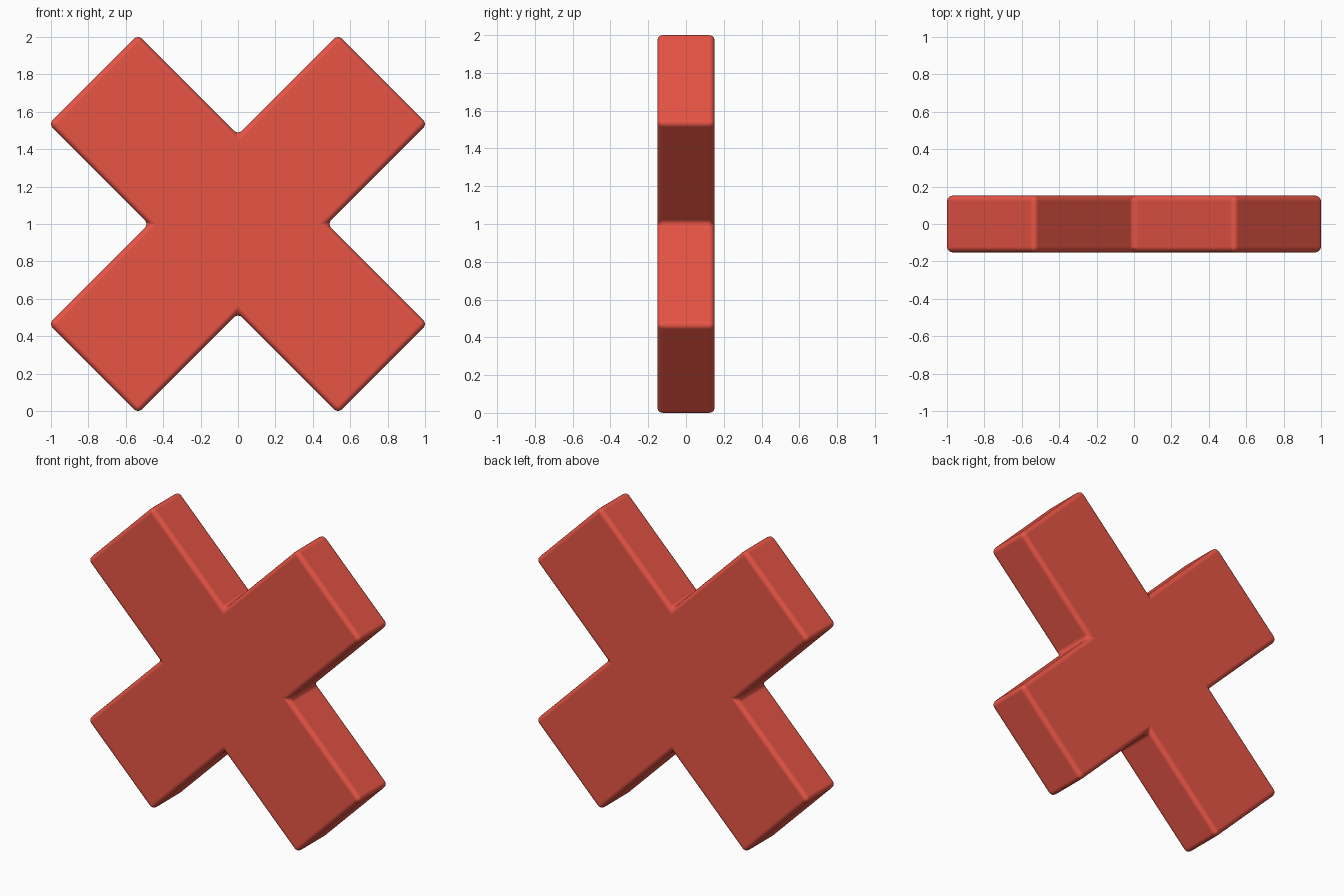
import bpy, bmesh
from math import pi
from mathutils import Matrix

if "Cube" in bpy.data.objects:
    bpy.data.objects.remove(bpy.data.objects["Cube"])

INNER = 0.477    # distance of inner notch corner from centre
REACH = 1.547    # |x|+|z| of the arm ends
HALF_Y = 0.152   # half thickness
ROUND = 0.03     # edge rounding

# Profile of one arm (notch corner + two tip corners), repeated four times
a, b = (REACH + INNER) / 2, (REACH - INNER) / 2
arm = [(INNER, 0), (a, b), (b, a)]
profile = []
for k in range(4):
    rot = Matrix.Rotation(k * pi / 2, 2)
    for p in arm:
        x = rot[0][0] * p[0] + rot[0][1] * p[1]
        z = rot[1][0] * p[0] + rot[1][1] * p[1]
        profile.append((x, z + 1))

# Extrude the profile through the thickness
bm = bmesh.new()
face = bm.faces.new([bm.verts.new((x, -HALF_Y, z)) for x, z in profile])
ext = bmesh.ops.extrude_face_region(bm, geom=[face], use_keep_orig=True)
verts = [e for e in ext["geom"] if isinstance(e, bmesh.types.BMVert)]
bmesh.ops.translate(bm, verts=verts, vec=(0, 2 * HALF_Y, 0))
bmesh.ops.recalc_face_normals(bm, faces=bm.faces)
mesh = bpy.data.meshes.new("cross")
bm.to_mesh(mesh)
bm.free()
cross = bpy.data.objects.new("cross", mesh)
bpy.context.collection.objects.link(cross)

# Rounded edges
bevel = cross.modifiers.new("rounding", "BEVEL")
bevel.width = ROUND
bevel.segments = 4
bevel.limit_method = "ANGLE"
bevel.harden_normals = True

# Smooth shading and red material
for poly in mesh.polygons:
    poly.use_smooth = True
red = bpy.data.materials.new("red")
red.diffuse_color = (0.8, 0.09, 0.06, 1)
red.use_nodes = True
red.node_tree.nodes["Principled BSDF"].inputs["Base Color"].default_value = red.diffuse_color
mesh.materials.append(red)
